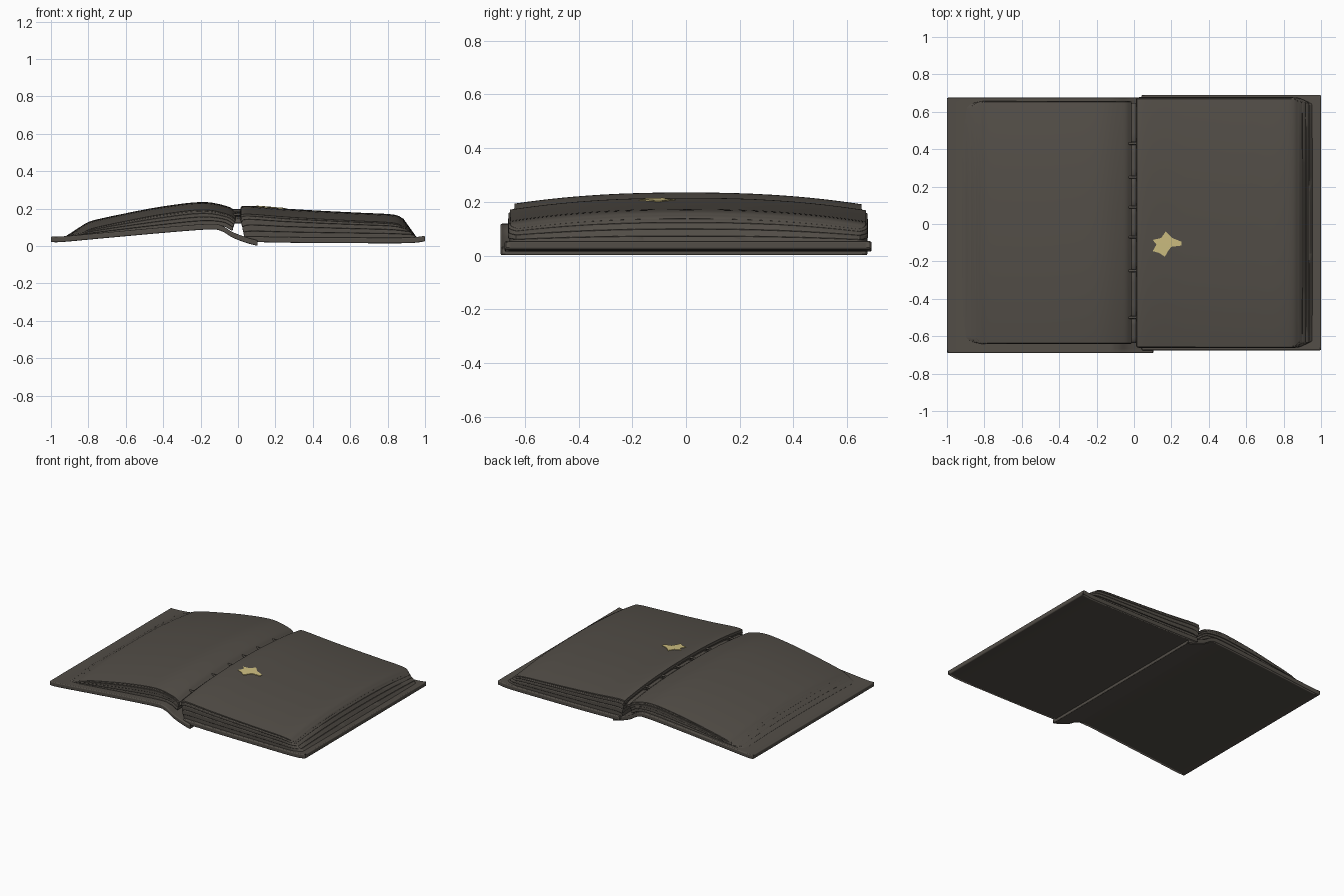
import bpy, bmesh, math, random
from mathutils import Vector

if "Cube" in bpy.data.objects:
    bpy.data.objects.remove(bpy.data.objects["Cube"])
random.seed(4)

def material(name, col):
    m = bpy.data.materials.new(name)
    m.diffuse_color = (*col, 1)
    m.use_nodes = True
    m.node_tree.nodes["Principled BSDF"].inputs["Base Color"].default_value = m.diffuse_color
    return m

DARK = material("dark_leather", (0.085, 0.075, 0.063))
GOLD = material("pale_gold", (0.62, 0.52, 0.22))

def finish(name, bm, mat, angle=35, bevel=0):
    bmesh.ops.recalc_face_normals(bm, faces=bm.faces)
    me = bpy.data.meshes.new(name)
    bm.to_mesh(me)
    bm.free()
    me.materials.append(mat)
    ob = bpy.data.objects.new(name, me)
    bpy.context.collection.objects.link(ob)
    bpy.ops.object.select_all(action='DESELECT')
    ob.select_set(True)
    bpy.context.view_layer.objects.active = ob
    if bevel:
        b = ob.modifiers.new("soft_edge", 'BEVEL')
        b.width, b.segments, b.limit_method = bevel, 3, 'ANGLE'
        b.angle_limit = math.radians(50)
    bpy.ops.object.shade_smooth_by_angle(angle=math.radians(angle))
    return ob

def curve(pts, n):
    """Catmull-Rom samples through (x, z) control points."""
    p = [Vector(q) for q in pts]
    p = [2 * p[0] - p[1]] + p + [2 * p[-1] - p[-2]]
    out = []
    for i in range(n + 1):
        t = i / n * (len(pts) - 1)
        k = min(int(t), len(pts) - 2)
        t -= k
        a, b, c, d = p[k:k + 4]
        out.append(0.5 * (2 * b + (c - a) * t + (2 * a - 5 * b + 4 * c - d) * t**2
                          + (3 * b - a - 3 * c + d) * t**3))
    return out

def crown(y):
    """How far the page surface sinks towards head and tail."""
    return 0.045 * (abs(y) / 0.66) ** 2.3

def loft(name, low, high, ya, yb, drop_low=0, drop_high=0, ny=24, bevel=0, corner=0):
    """Slab between two (x, z) curves, swept along y with a crowned surface."""
    bm = bmesh.new()
    rings = []
    n = len(low)
    for j in range(ny + 1):
        s = -math.cos(math.pi * j / ny)              # denser rows at the ends
        ring = []
        for side, drop in ((low, drop_low), (high[::-1], drop_high)):
            for i, q in enumerate(side):
                u = i / (n - 1) if side is low else 1 - i / (n - 1)
                inset = corner * max(0, (u - 0.85) / 0.15) ** 2
                y = (ya + yb) / 2 + s * ((yb - ya) / 2 - inset)
                ring.append(bm.verts.new((q.x, y, q.y - drop * crown(y))))
        rings.append(ring)
    m = len(rings[0])
    for a, b in zip(rings, rings[1:]):
        for i in range(m):
            bm.faces.new((a[i], a[(i + 1) % m], b[(i + 1) % m], b[i]))
    for ring in (rings[0], rings[-1]):
        for i in range(n - 1):
            bm.faces.new((ring[i], ring[i + 1], ring[m - 2 - i], ring[m - 1 - i]))
    return finish(name, bm, DARK, bevel=bevel)

N = 40
# page blocks: (surface curve, base curve, y range), spine to fore edge
left_top = curve([(-.012, .185), (-.06, .213), (-.19, .235), (-.4, .212),
                  (-.6, .175), (-.77, .138), (-.82, .118)], N)
left_base = curve([(-.03, .08), (-.09, .108), (-.2, .108), (-.4, .09),
                   (-.62, .07), (-.82, .052), (-.94, .04)], N)
right_top = curve([(.012, .195), (.04, .215), (.25, .2), (.45, .188),
                   (.65, .178), (.83, .168), (.885, .145)], N)
right_base = curve([(.035, .04), (.1, .04), (.25, .04), (.45, .04),
                    (.65, .04), (.83, .04), (.96, .04)], N)
cuts = [0, .3, .55, .78, .92, 1]                     # uneven gatherings

for side, base, top, ya, yb in (("left", left_base, left_top, -.645, .66),
                                ("right", right_base, right_top, -.66, .675)):
    for k, (f, g) in enumerate(zip(cuts, cuts[1:])):
        low = [a.lerp(b, f) for a, b in zip(base, top)]
        high = [a.lerp(b, g) for a, b in zip(base, top)]
        e = random.uniform(-.008, .004)
        loft(f"{side}_pages_{k + 1}", low, high, ya - e, yb + e, f, g,
             bevel=.005, corner=.03)

# covers: the left board runs on into the loose spine
def board(name, pts, thick, ya, yb):
    c = curve(pts, 48)
    up = [Vector((q.x, q.y + thick)) for q in c]
    loft(name, c, up, ya, yb, bevel=.01)

board("left_cover_and_spine", [(.105, .0), (.04, .018), (-.03, .045), (-.09, .08), (-.16, .088),
                               (-.4, .07), (-.7, .043), (-.93, .022), (-1, .02)], .03, -.69, .675)
board("right_cover", [(.04, .022), (.3, .017), (.6, .015), (.9, .015), (1, .024)],
      .03, -.675, .69)

# gutter binding: a sunken strip in sections, with a stitch at each joint
stitches = [.43, .25, .09, -.07, -.25, -.5]
ends = [.655] + stitches + [-.645]
for k, (b, a) in enumerate(zip(ends, ends[1:])):
    bm = bmesh.new()
    rows = []
    for j in range(9):
        y = a + .008 + (b - a - .016) * j / 8
        z = .183 - crown(y) - (.008 if j in (0, 8) else 0)
        rows.append([bm.verts.new((x, y, z + dz)) for x, dz in
                     ((-.022, -.012), (-.016, 0), (.002, .003), (.016, 0), (.022, -.012))])
    for r, s in zip(rows, rows[1:]):
        for i in range(4):
            bm.faces.new((r[i], r[i + 1], s[i + 1], s[i]))
        bm.faces.new((r[4], r[0], s[0], s[4]))
    bm.faces.new(rows[0])
    bm.faces.new(rows[-1])
    finish(f"gutter_strip_{k + 1}", bm, DARK, 60)

for k, y in enumerate(stitches):
    bpy.ops.mesh.primitive_cylinder_add(vertices=10, radius=.007, depth=.06,
                                        location=(-.003, y, .192 - crown(y)),
                                        rotation=(0, math.pi / 2, 0))
    ob = bpy.context.object
    ob.name = f"stitch_{k + 1}"
    ob.data.materials.append(DARK)
    bpy.ops.object.shade_smooth_by_angle(angle=math.radians(50))

# ragged gold patch lying on the right page
patch = [(.17, -.04), (.205, -.075), (.255, -.095), (.255, -.115), (.2, -.122), (.185, -.14),
         (.165, -.175), (.135, -.155), (.1, -.145), (.12, -.11), (.1, -.085), (.145, -.075)]

def page_z(x, y):
    i = next(i for i in range(N) if right_top[i + 1].x >= x)
    a, b = right_top[i], right_top[i + 1]
    return a.y + (b.y - a.y) * (x - a.x) / (b.x - a.x) - crown(y)

bm = bmesh.new()
layers = [[bm.verts.new((x, y, page_z(x, y) + h)) for x, y in patch] for h in (-.003, .004)]
mid = [bm.verts.new((.168, -.107, page_z(.168, -.107) + h)) for h in (-.003, .004)]
for i in range(len(patch)):
    j = (i + 1) % len(patch)
    (a, b), (c, d) = [(l[i], l[j]) for l in layers]
    bm.faces.new((a, b, d, c))
    bm.faces.new((a, b, mid[0]))
    bm.faces.new((c, d, mid[1]))
finish("gold_patch", bm, GOLD)
